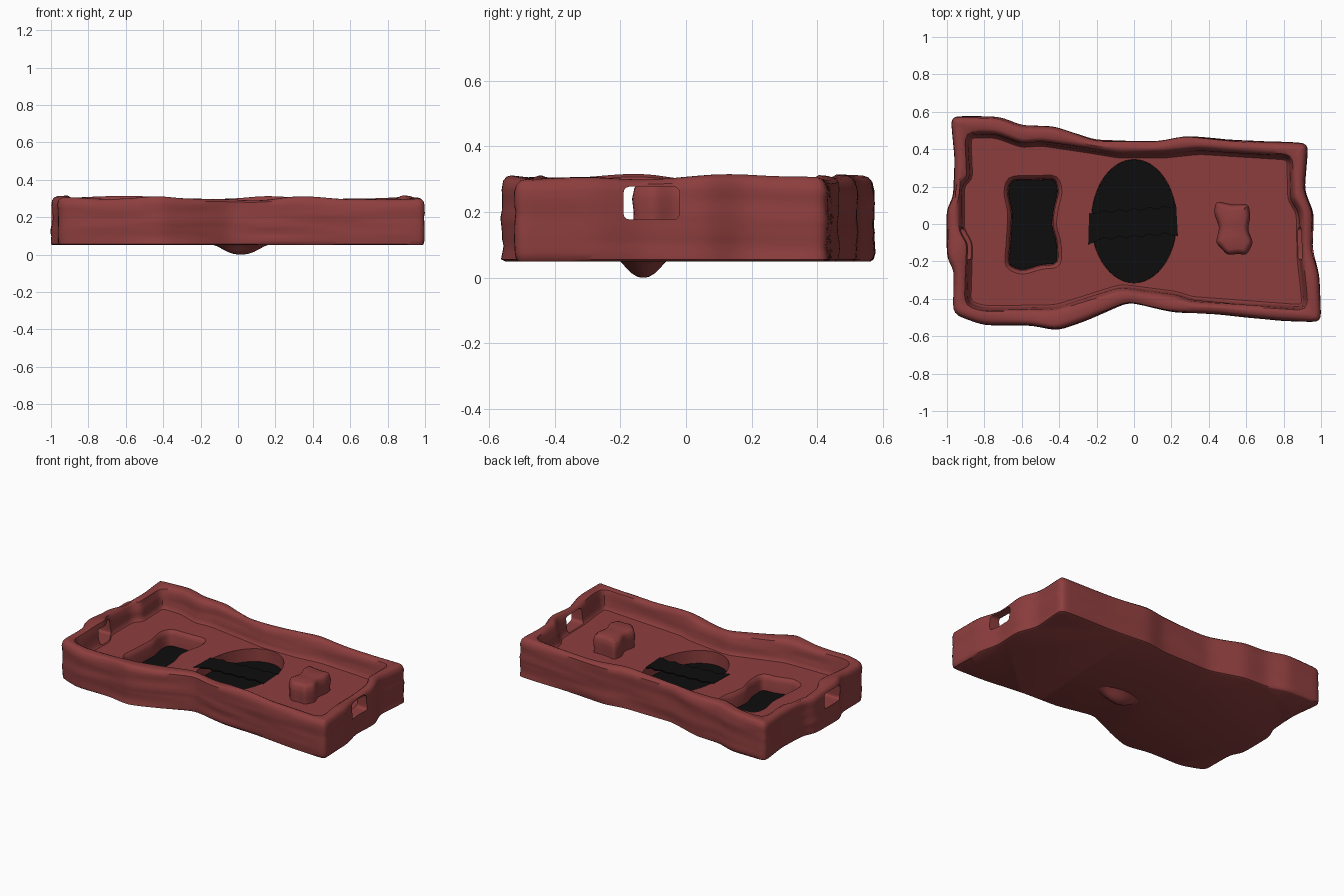
import bpy, bmesh, math
from mathutils import Vector, noise

if "Cube" in bpy.data.objects:
    bpy.data.objects.remove(bpy.data.objects["Cube"])

def material(name, col):
    m = bpy.data.materials.new(name)
    m.diffuse_color = col
    m.use_nodes = True
    m.node_tree.nodes["Principled BSDF"].inputs["Base Color"].default_value = m.diffuse_color
    return m

RED = material("red_clay", (0.27, 0.048, 0.048, 1))
BLACK = material("black_pool", (0.004, 0.004, 0.004, 1))

def sample(pts, n):
    """n evenly spaced points along an open polyline (end point left out)."""
    pts = [Vector(p) for p in pts]
    seg = [(b - a).length for a, b in zip(pts, pts[1:])]
    total, out, i, run = sum(seg), [], 0, 0.0
    for k in range(n):
        d = total * k / n
        while i < len(seg) - 1 and d > run + seg[i]:
            run += seg[i]
            i += 1
        out.append(pts[i].lerp(pts[i + 1], (d - run) / seg[i]))
    return out

def smooth(p, passes):
    for _ in range(passes):
        p = [(p[i - 1] + p[i] * 2 + p[(i + 1) % len(p)]) / 4 for i in range(len(p))]
    return p

def outline(sides, counts, passes):
    out = []
    for i, s in enumerate(sides):
        out += sample(s + [sides[(i + 1) % len(sides)][0]], counts[i])
    return smooth(out, passes)

def inset(p, d):
    out = []
    for i in range(len(p)):
        t = (p[(i + 1) % len(p)] - p[i - 1]).normalized()
        out.append(p[i] - Vector((t.y, -t.x)) * d)
    return out

def loft(name, rings, mat, angle=40):
    """Closed skin through rings of 3D points, capped at both ends."""
    bm = bmesh.new()
    vs = [[bm.verts.new(c) for c in r] for r in rings]
    for a, b in zip(vs, vs[1:]):
        for i in range(len(a)):
            j = (i + 1) % len(a)
            bm.faces.new((a[i], a[j], b[j], b[i]))
    caps = [bm.faces.new(vs[0][::-1]), bm.faces.new(vs[-1])]
    bmesh.ops.triangulate(bm, faces=caps)
    bmesh.ops.recalc_face_normals(bm, faces=bm.faces)
    me = bpy.data.meshes.new(name)
    bm.to_mesh(me)
    bm.free()
    ob = bpy.data.objects.new(name, me)
    bpy.context.collection.objects.link(ob)
    me.materials.append(mat)
    finish(ob, angle)
    return ob

def finish(ob, angle=40):
    bpy.ops.object.select_all(action='DESELECT')
    ob.select_set(True)
    bpy.context.view_layer.objects.active = ob
    bpy.ops.object.shade_smooth_by_angle(angle=math.radians(angle))

def flat(p, z):
    return [(v.x, v.y, z) for v in p]

def cut(ob, cutter):
    m = ob.modifiers.new("cut", 'BOOLEAN')
    m.operation, m.solver, m.object = 'DIFFERENCE', 'EXACT', cutter
    bpy.context.view_layer.objects.active = ob
    bpy.ops.object.modifier_apply(modifier=m.name)
    bpy.data.objects.remove(cutter)

# outer and inner outlines of the tray: front, right, back, left sides
COUNTS = (80, 44, 80, 44)
outer = outline([
    [(-.965, -.48), (-.81, -.54), (-.56, -.54), (-.41, -.568), (-.26, -.515), (-.03, -.415),
     (.08, -.44), (.22, -.47), (.46, -.48), (.78, -.515)],
    [(1.0, -.525), (.99, -.27), (.95, -.13), (.96, .06), (.91, .18)],
    [(.93, .43), (.56, .445), (.27, .468), (.14, .44), (-.21, .445), (-.43, .52), (-.6, .525), (-.72, .572)],
    [(-.98, .575), (-.955, .35), (-.965, .13), (-1.0, .09), (-1.0, -.19), (-.96, -.24)]], COUNTS, 3)
inner = outline([
    [(-.88, -.42), (-.8, -.445), (-.42, -.44), (-.07, -.33), (.24, -.37), (.3, -.395)],
    [(.905, -.44), (.9, -.36), (.88, -.19), (.875, .06), (.83, .13)],
    [(.825, .35), (.35, .38), (.16, .36), (-.08, .36), (-.26, .39), (-.5, .425), (-.6, .415), (-.74, .468)],
    [(-.88, .468), (-.87, .24), (-.915, .21), (-.915, -.03), (-.87, -.1)]], COUNTS, 2)

FLOOR = .172
def wall_ring(path, d, z, wave=0.0):
    """Wall ring with layered horizontal grooves and an uneven height."""
    out = []
    for v, n in zip(inset(path, d), inset(path, d + .01)):
        g = noise.noise(Vector((v.x * 2.5, v.y * 2.5, z * 26)))
        q = v + (n - v) * (.7 * g)
        h = wave * noise.noise(Vector((v.x * 3.3, v.y * 3.3, 4.2)))
        out.append((q.x, q.y, z + h))
    return out

# tray body: underside, outer wall, rounded rim, inner wall, floor
rings = [flat(inset(outer, .012), .05), wall_ring(outer, .002, .056)]
rings += [wall_ring(outer, 0, .075 + .021 * i, .001 * i) for i in range(10)]
rings += [wall_ring(outer, .005, .288, .015), wall_ring(outer, .016, .299, .02),
          wall_ring(outer, .03, .303, .022)]
rings += [wall_ring(inner, -.04, .303, .022), wall_ring(inner, -.026, .295, .02),
          wall_ring(inner, -.018, .275, .01)]
rings += [wall_ring(inner, -.014 + .003 * i, .255 - .018 * i) for i in range(4)]
rings += [flat(inner, .18), flat(inset(inner, .008), FLOOR)]
tray = loft("tray", rings, RED)

# pits in the floor
def ellipse(cx, cy, rx, ry, n=64):
    return [Vector((cx + rx * math.cos(math.tau * i / n), cy + ry * math.sin(math.tau * i / n)))
            for i in range(n)]

round_pit = ellipse(0, .015, .228, .33)
waist_pit = outline([[(-.67, -.22), (-.6, -.25), (-.49, -.215), (-.41, -.215), (-.412, -.1), (-.44, -.01),
                      (-.43, .08), (-.405, .17), (-.42, .24), (-.54, .235), (-.66, .235), (-.675, .17),
                      (-.65, .06), (-.66, -.1)]], (72,), 2)
cut(tray, loft("round_cutter", [flat(round_pit, .078), flat(round_pit, .26)], RED))
cut(tray, loft("waist_cutter", [flat(waist_pit, .065), flat(inset(waist_pit, -.004), .14),
                                flat(inset(waist_pit, -.012), .162), flat(inset(waist_pit, -.028), .176),
                                flat(inset(waist_pit, -.03), .25)], RED))

# windows through both end walls
for x in (-.92, .95):
    bpy.ops.mesh.primitive_cube_add(size=1, location=(x, -.105, .227))
    w = bpy.context.object
    w.scale = (.3, .17, .1)
    bpy.ops.object.transform_apply(location=False, rotation=False, scale=True)
    b = w.modifiers.new("round", 'BEVEL')
    b.width, b.segments = .018, 3
    bpy.ops.object.modifier_apply(modifier=b.name)
    w.data.materials.append(RED)
    cut(tray, w)
finish(tray)

# black pools lying in the pits
loft("round_pool", [flat(round_pit, .07), flat(inset(round_pit, .001), .088)], BLACK)
loft("waist_pool", [flat(waist_pit, .06), flat(inset(waist_pit, .001), .075)], BLACK)

# ragged black band stretched across the round pit
band = [Vector((-.245, -.112)), Vector((-.22, -.1))]
lower = [Vector((-.2 + .04 * i, -.09 + .016 * (i % 2) + .003 * i)) for i in range(11)]
upper = [Vector((.2 - .04 * i, .085 + .016 * (i % 2) - .003 * i)) for i in range(11)]
band += lower + [Vector((.235, -.066)), Vector((.215, .0)), Vector((.225, .105))] + upper + [Vector((-.24, .058))]
loft("pit_band", [flat(band, .166), flat(band, .174)], BLACK, 20)

# raised button with a pinched waist
button = outline([[(.44, -.1), (.475, -.135), (.5, -.165), (.56, -.155), (.6, -.165), (.635, -.1), (.605, -.03),
                   (.62, .04), (.61, .105), (.53, .1), (.44, .12), (.43, .06), (.46, -.02)]], (64,), 2)
loft("button", [flat(button, .16), flat(inset(button, .002), .2), flat(inset(button, -.003), .24),
                flat(inset(button, .004), .272), flat(inset(button, .012), .285),
                flat(inset(button, .026), .291)], RED)

# pointed nub under the tray
nub = [(.16, .078, .055), (.13, .066, .046), (.1, .052, .03), (.07, .036, .014), (.04, .02, .004), (.012, .007, 0)]
loft("underside_nub", [flat(ellipse(.015, -.13, rx, ry, 32), z) for rx, ry, z in nub], RED)
